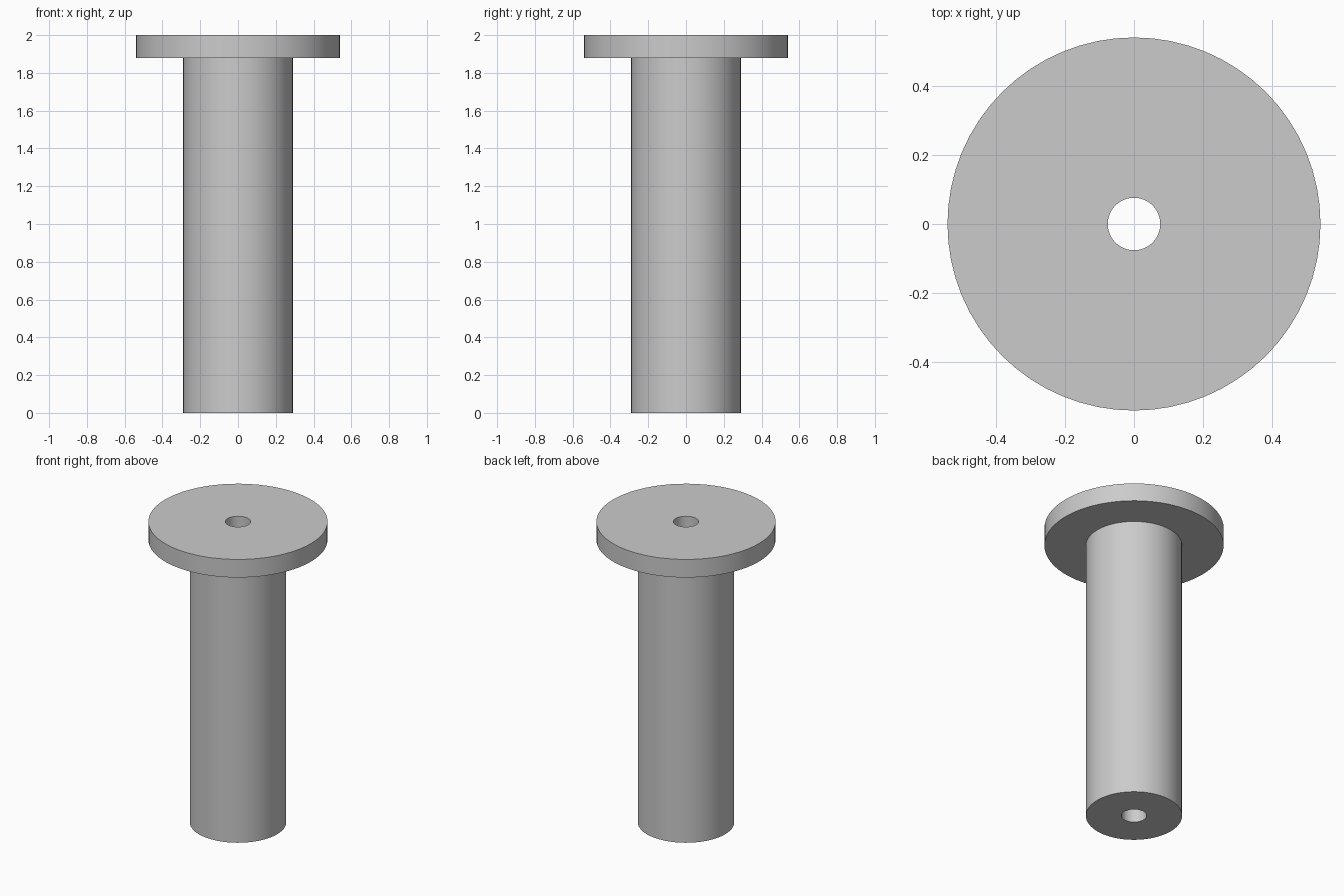
import bpy
import math

if "Cube" in bpy.data.objects:
    bpy.data.objects.remove(bpy.data.objects["Cube"], do_unlink=True)

SEGMENTS = 64
BORE, SHAFT, HEAD = 0.076, 0.29, 0.54
HEAD_BASE, TOP = 1.88, 2.0

# Plain grey
grey = bpy.data.materials.new("plain_grey")
grey.use_nodes = True
colour = (0.6, 0.6, 0.6, 1)
grey.diffuse_color = colour
grey.node_tree.nodes["Principled BSDF"].inputs["Base Color"].default_value = colour


def lathe(name, profile):
    """Revolve a closed (radius, height) profile about z."""
    count = len(profile)
    verts, faces = [], []
    for s in range(SEGMENTS):
        a = math.tau * s / SEGMENTS
        verts += [(r * math.cos(a), r * math.sin(a), z) for r, z in profile]
        here, there = s * count, (s + 1) % SEGMENTS * count
        for i in range(count):
            j = (i + 1) % count
            faces.append((here + i, there + i, there + j, here + j))
    mesh = bpy.data.meshes.new(name)
    mesh.from_pydata(verts, [], faces)
    mesh.materials.append(grey)
    obj = bpy.data.objects.new(name, mesh)
    bpy.context.collection.objects.link(obj)
    bpy.ops.object.select_all(action="DESELECT")
    obj.select_set(True)
    bpy.context.view_layer.objects.active = obj
    bpy.ops.object.shade_smooth_by_angle(angle=math.radians(30))
    return obj


# Flanged bushing: shaft, head and through bore in one turned solid
lathe("flanged_bushing", [
    (BORE, 0), (SHAFT, 0), (SHAFT, HEAD_BASE),
    (HEAD, HEAD_BASE), (HEAD, TOP), (BORE, TOP),
])
